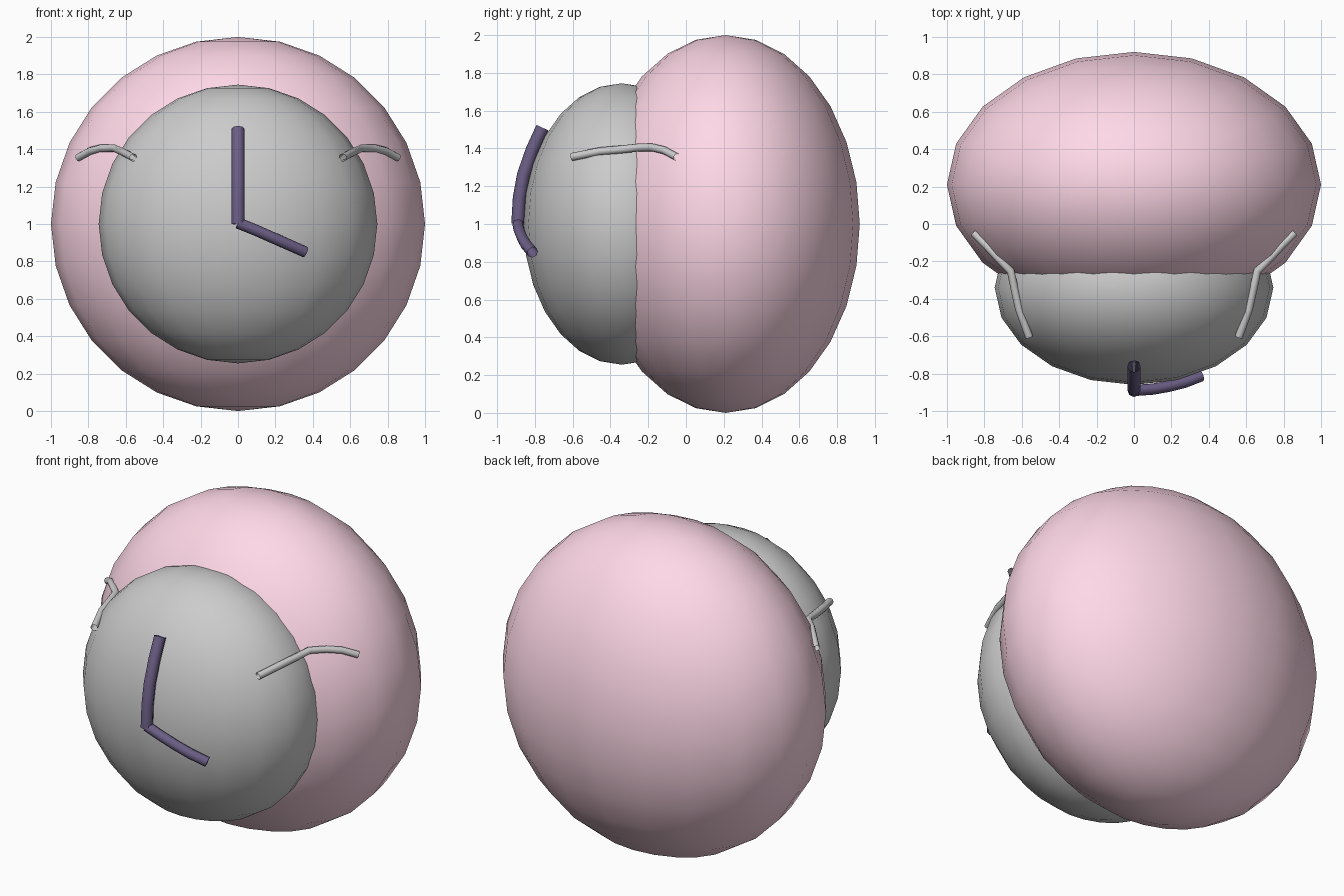
import bpy

if "Cube" in bpy.data.objects:
    bpy.data.objects.remove(bpy.data.objects["Cube"])


def material(name, rgb):
    m = bpy.data.materials.new(name)
    m.diffuse_color = (*rgb, 1)
    m.use_nodes = True
    m.node_tree.nodes["Principled BSDF"].inputs["Base Color"].default_value = m.diffuse_color
    return m


def ellipsoid(name, y, radii, mat=None):
    bpy.ops.mesh.primitive_uv_sphere_add(segments=20, ring_count=14, radius=1, location=(0, y, 1))
    o = bpy.context.object
    o.name = name
    o.scale = radii
    bpy.ops.object.transform_apply(location=False, rotation=False, scale=True)
    bpy.ops.object.shade_smooth()
    if mat:
        o.data.materials.append(mat)
    return o


def tube(name, points, radius, mat=None):
    # open-ended round tube along a path
    c = bpy.data.curves.new(name, 'CURVE')
    c.dimensions = '3D'
    c.bevel_depth = radius
    c.bevel_resolution = 2
    s = c.splines.new('POLY')
    s.points.add(len(points) - 1)
    for p, co in zip(s.points, points):
        p.co = (*co, 1)
    s.use_smooth = True
    if mat:
        c.materials.append(mat)
    o = bpy.data.objects.new(name, c)
    bpy.context.collection.objects.link(o)
    bpy.ops.object.select_all(action='DESELECT')
    o.select_set(True)
    bpy.context.view_layer.objects.active = o
    bpy.ops.object.convert(target='MESH')
    return bpy.context.object


pink = material("pink", (1.0, 0.69, 0.8))
purple = material("purple", (0.15, 0.115, 0.24))

# Large rear body and smaller front dial
ellipsoid("body", 0.21, (1.0, 0.71, 1.0), pink)
ellipsoid("dial", -0.34, (0.745, 0.52, 0.745))

# Clock hands lying on the dial
tube("long_hand", [(0, -0.76, 1.51), (0, -0.815, 1.39), (0, -0.86, 1.26),
                   (0, -0.882, 1.14), (0, -0.89, 1.0)], 0.035, purple)
tube("short_hand", [(0, -0.89, 1.005), (0.1, -0.883, 0.965), (0.19, -0.867, 0.925),
                    (0.27, -0.847, 0.89), (0.36, -0.812, 0.85)], 0.03, purple)

# Wire handles bridging dial and body on both sides
path = [(0.56, -0.605, 1.355), (0.615, -0.455, 1.385), (0.64, -0.34, 1.395), (0.66, -0.25, 1.405),
        (0.73, -0.18, 1.405), (0.79, -0.115, 1.39), (0.855, -0.05, 1.355)]
for side, label in ((1, "right"), (-1, "left")):
    tube(f"{label}_handle", [(side * x, y, z) for x, y, z in path], 0.021)
